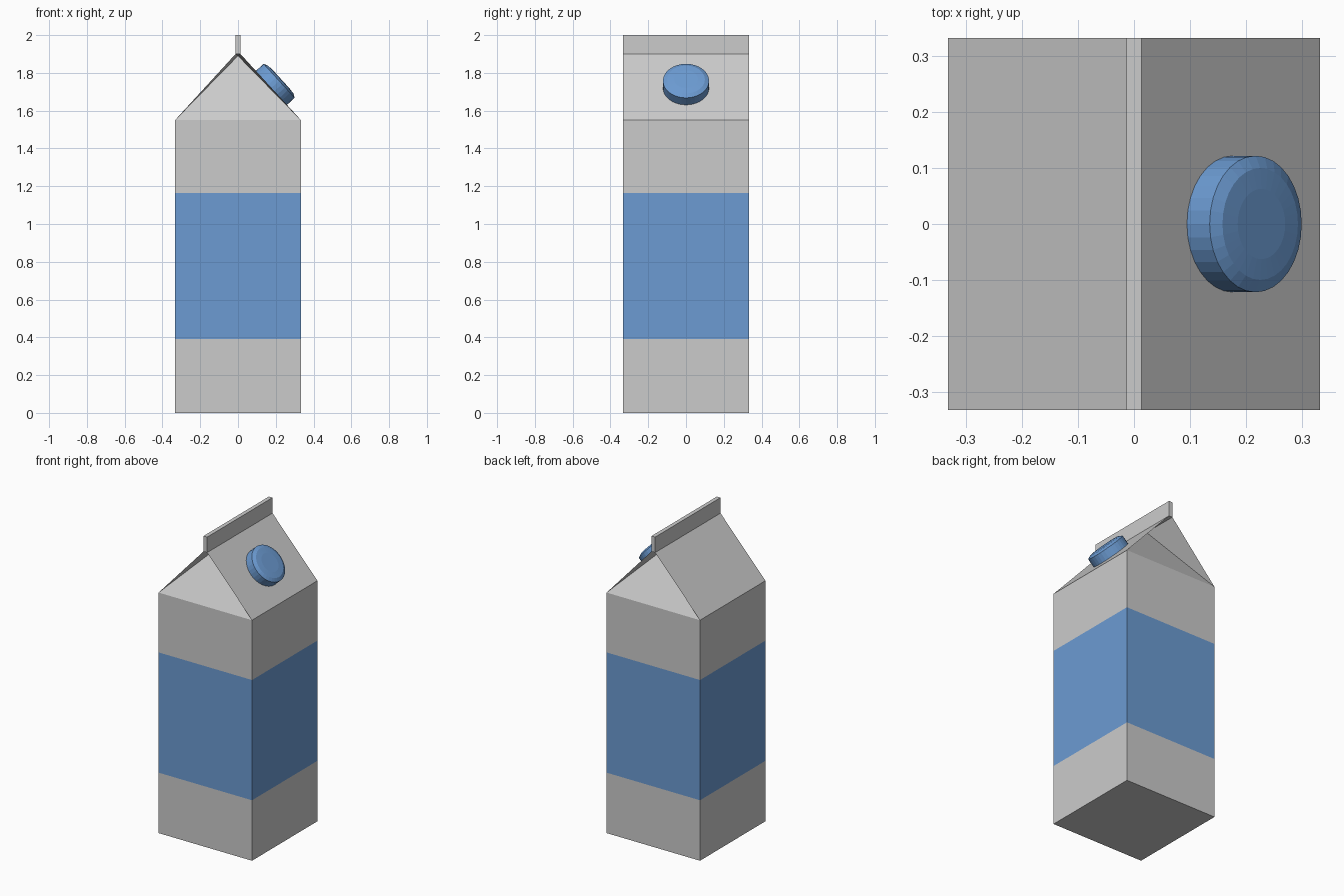
import bpy
from math import cos, sin, pi
from mathutils import Vector, Matrix
import bmesh

if "Cube" in bpy.data.objects:
    bpy.data.objects.remove(bpy.data.objects["Cube"])

W, WALL_TOP, RIDGE, FIN = 0.333, 1.55, 1.90, 0.013


def make(name, verts, faces, mat=None, closed=True):
    me = bpy.data.meshes.new(name)
    me.from_pydata(verts, [], faces)
    if closed:
        bm = bmesh.new()
        bm.from_mesh(me)
        bmesh.ops.recalc_face_normals(bm, faces=bm.faces)
        bm.to_mesh(me)
        bm.free()
    ob = bpy.data.objects.new(name, me)
    bpy.context.collection.objects.link(ob)
    if mat:
        me.materials.append(mat)
    return ob


def ring(w, d, z):
    return [(-w, -d, z), (w, -d, z), (w, d, z), (-w, d, z)]


def sides(a, b):
    return [(a + i, a + (i + 1) % 4, b + (i + 1) % 4, b + i) for i in range(4)]


blue = bpy.data.materials.new("blue")
blue.diffuse_color = (0.15, 0.33, 0.65, 1)
blue.use_nodes = True
blue.node_tree.nodes["Principled BSDF"].inputs["Base Color"].default_value = blue.diffuse_color

# carton: square walls, gable roof, end panels folded inward under the roof
verts = ring(W, W, 0) + ring(W, W, WALL_TOP) + ring(FIN, W, RIDGE)
verts += [(0, -W + 0.22, RIDGE - 0.01), (0, W - 0.22, RIDGE - 0.01)]
faces = [(0, 3, 2, 1), (8, 9, 10, 11)] + sides(0, 4)
faces += [(5, 6, 10, 9), (7, 4, 8, 11)]
for a, b, ra, rb, fold in ((4, 5, 8, 9, 12), (6, 7, 10, 11, 13)):
    faces += [(a, b, fold), (b, rb, fold), (rb, ra, fold), (ra, a, fold)]
make("carton", verts, faces)

# sealed fin along the ridge
make("top_fin", ring(FIN, W, RIDGE) + ring(FIN, W, 2.0),
     [(0, 3, 2, 1), (4, 5, 6, 7)] + sides(0, 4))

# printed band wrapped round the walls
L = W + 0.0007
make("label_band", ring(L, L, 0.39) + ring(L, L, 1.165), sides(0, 4), blue, False)

# screw cap: revolved profile, standing square to the right roof panel
N = 32
profile = [(0.122, -0.002), (0.122, 0.055), (0.1, 0.066), (0.063, 0.069)]
verts = [(r * cos(2 * pi * i / N), r * sin(2 * pi * i / N), h)
         for r, h in profile for i in range(N)]
faces = [(k * N + i, k * N + (i + 1) % N, (k + 1) * N + (i + 1) % N, (k + 1) * N + i)
         for k in range(len(profile) - 1) for i in range(N)]
faces += [tuple(range(N)), tuple(range(3 * N, 4 * N))]
cap = make("cap", verts, faces, blue)
normal = Vector((RIDGE - WALL_TOP, 0, W - FIN)).normalized()
x = 0.177
base = Vector((x, 0, WALL_TOP + (W - x) * (RIDGE - WALL_TOP) / (W - FIN)))
cap.matrix_world = Matrix.Translation(base) @ normal.to_track_quat('Z', 'Y').to_matrix().to_4x4()
